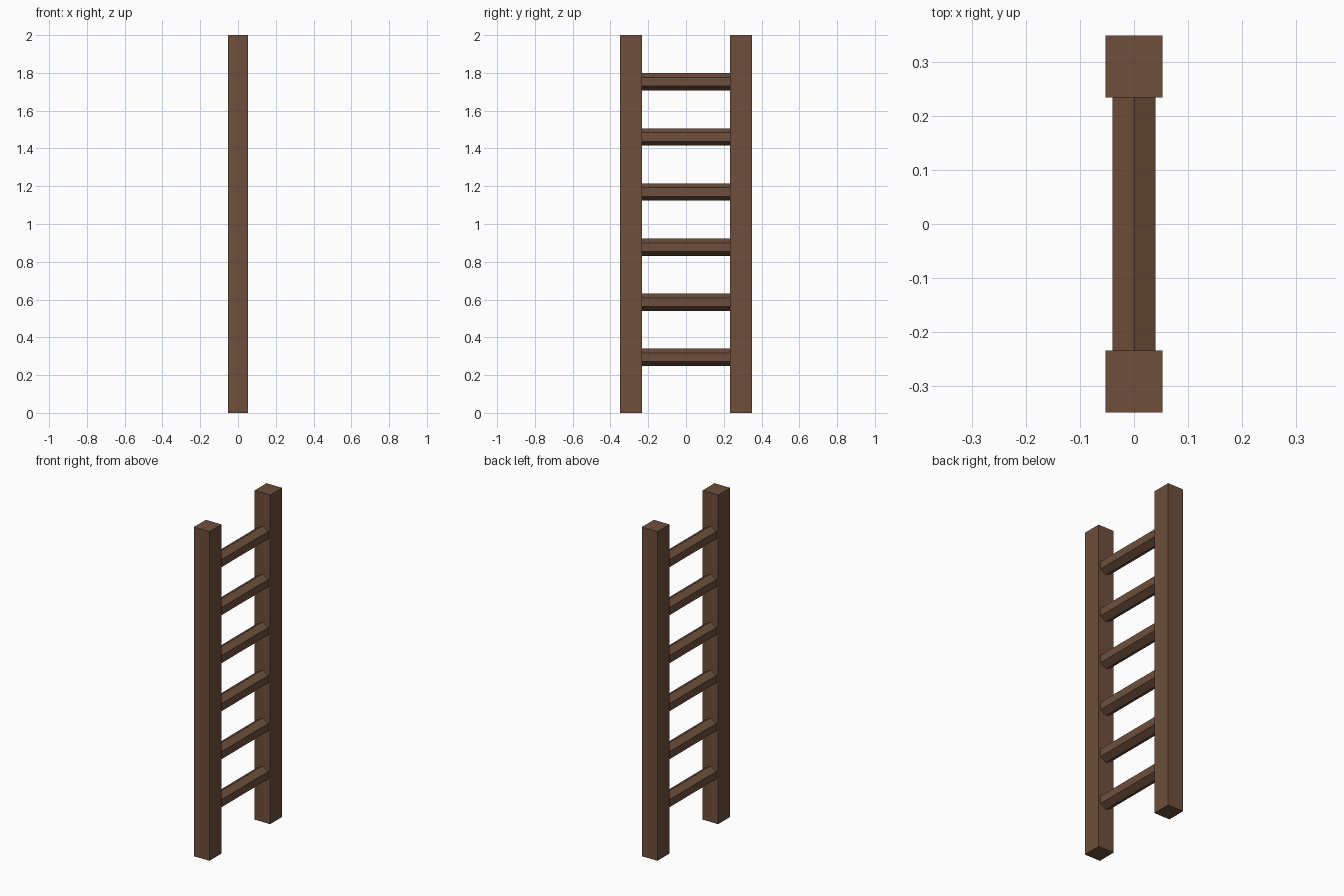
import bpy
import math

cube = bpy.data.objects.get("Cube")
if cube:
    bpy.data.objects.remove(cube, do_unlink=True)

# Single wood colour
wood = bpy.data.materials.new("brown_wood")
wood.use_nodes = True
colour = (0.155, 0.078, 0.045, 1)
wood.diffuse_color = colour
wood.node_tree.nodes["Principled BSDF"].inputs["Base Color"].default_value = colour

HEIGHT = 2.0
POST_WIDTH, POST_DEPTH = 0.105, 0.115
POST_Y = 0.2915
RUNG_COUNT, FIRST_RUNG, RUNG_STEP = 6, 0.294, 0.2917


def finish(name):
    obj = bpy.context.object
    obj.name = obj.data.name = name
    obj.data.materials.append(wood)
    return obj


# Square upright posts
for name, side in (("front_post", -1), ("back_post", 1)):
    bpy.ops.mesh.primitive_cube_add(size=1, location=(0, side * POST_Y, HEIGHT / 2))
    finish(name).scale = (POST_WIDTH, POST_DEPTH, HEIGHT)

# Six-sided rungs with a ridge on top, set just into the posts
for i in range(RUNG_COUNT):
    bpy.ops.mesh.primitive_cylinder_add(
        vertices=6, radius=0.046, depth=2 * POST_Y - POST_DEPTH + 0.006,
        location=(0, 0, FIRST_RUNG + i * RUNG_STEP),
        rotation=(math.pi / 2, 0, 0))
    finish(f"rung_{i + 1}")
